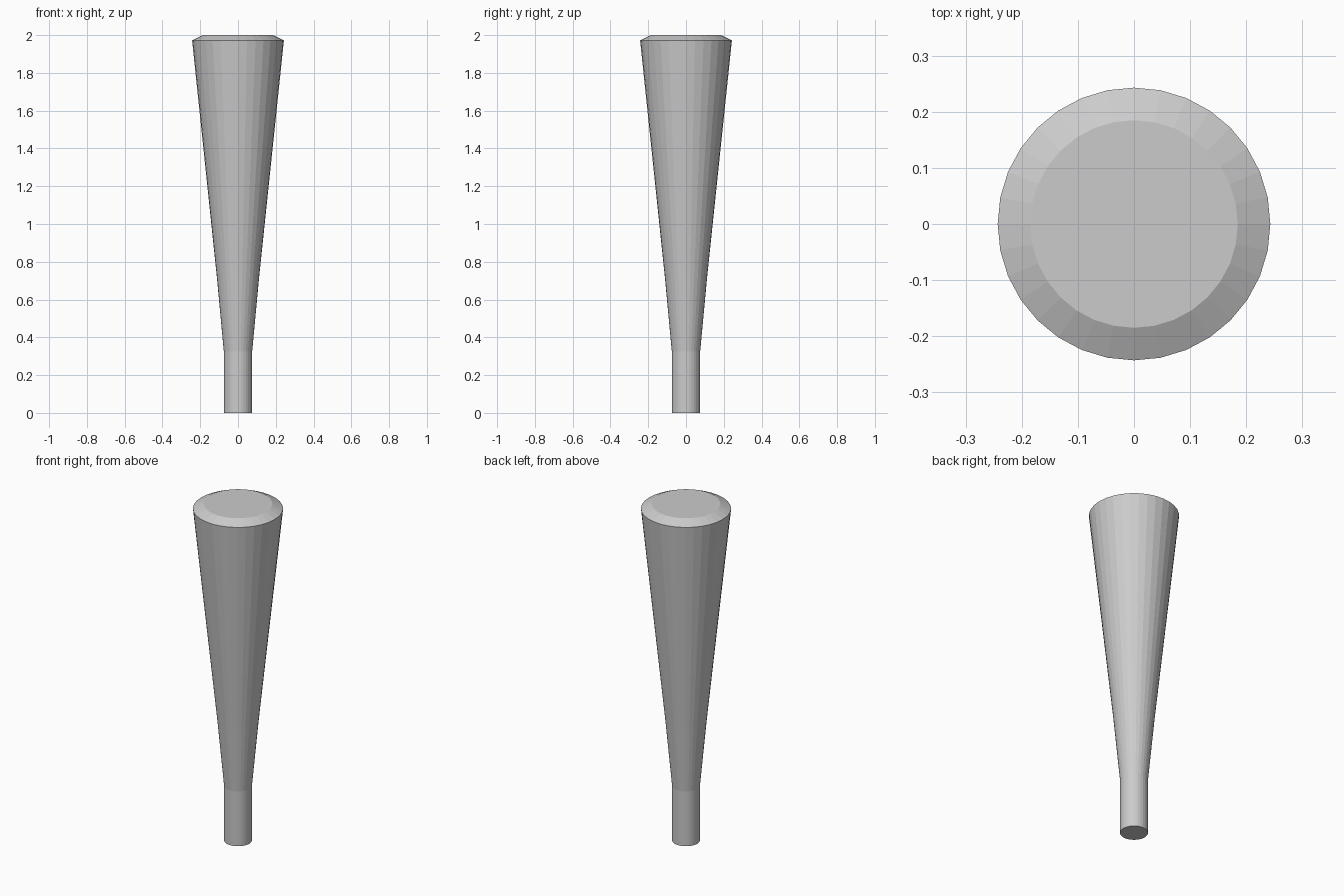
import bpy, bmesh, math

if "Cube" in bpy.data.objects:
    bpy.data.objects.remove(bpy.data.objects["Cube"])

SIDES = 32
# (radius, height) from the stem foot to the bevelled cap
PROFILE = [(0.075, 0.0), (0.075, 0.325), (0.112, 0.72),
           (0.243, 1.972), (0.185, 2.0)]


def lathe(name, profile, sides):
    bm = bmesh.new()
    rings = [[bm.verts.new((r * math.cos(2 * math.pi * i / sides),
                            r * math.sin(2 * math.pi * i / sides), z))
              for i in range(sides)] for r, z in profile]
    for low, high in zip(rings, rings[1:]):
        for i in range(sides):
            j = (i + 1) % sides
            bm.faces.new((low[i], low[j], high[j], high[i]))
    bm.faces.new(rings[0][::-1])
    bm.faces.new(rings[-1])
    mesh = bpy.data.meshes.new(name)
    bm.to_mesh(mesh)
    bm.free()
    obj = bpy.data.objects.new(name, mesh)
    bpy.context.collection.objects.link(obj)
    return obj


# Tapered club: straight grip, flaring body, chamfered top
lathe("tapered_club", PROFILE, SIDES)
